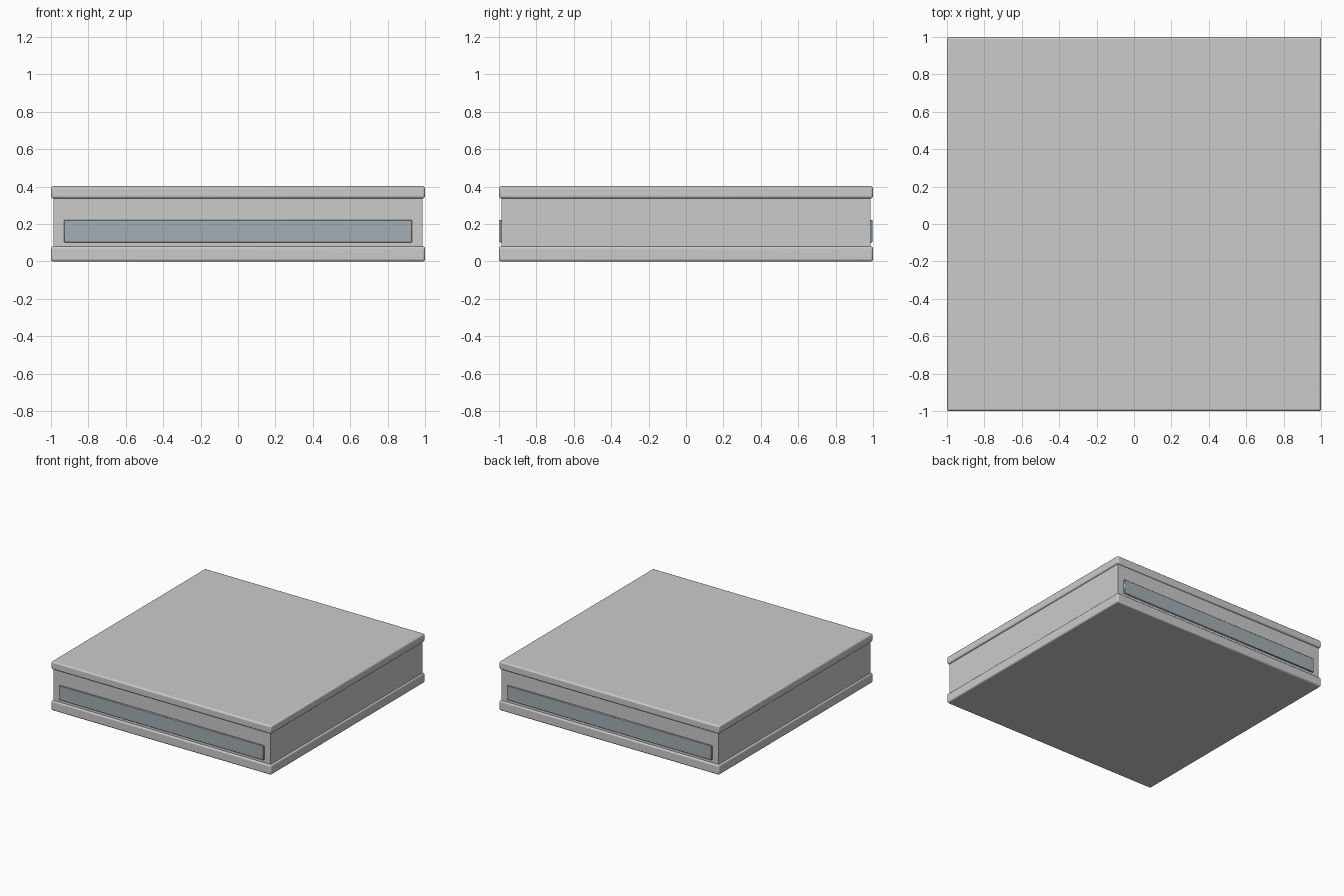
import bpy

if "Cube" in bpy.data.objects:
    bpy.data.objects.remove(bpy.data.objects["Cube"])


def box(name, x, y, z, bevel=0.0, segments=3):
    """Box spanning the given (min, max) ranges, with optional rounded edges."""
    bpy.ops.mesh.primitive_cube_add(
        size=1, location=[(r[0] + r[1]) / 2 for r in (x, y, z)])
    ob = bpy.context.object
    ob.name = name
    ob.scale = [r[1] - r[0] for r in (x, y, z)]
    bpy.ops.object.transform_apply(location=False, rotation=False, scale=True)
    if bevel:
        mod = ob.modifiers.new("rounded_edges", 'BEVEL')
        mod.width = bevel
        mod.segments = segments
        bpy.ops.object.shade_smooth_by_angle()
    return ob


glass = bpy.data.materials.new("window_glass")
glass.diffuse_color = (0.37, 0.43, 0.46, 1)
glass.use_nodes = True
glass.node_tree.nodes["Principled BSDF"].inputs["Base Color"].default_value = glass.diffuse_color

# Floor and roof slabs, slightly wider than the wall block
full = (-1, 1)
box("floor_slab", full, full, (0, 0.08), 0.012)
box("roof_slab", full, full, (0.337, 0.402), 0.012)

# Wall block between the slabs
wall = (-0.987, 0.987)
box("wall_block", wall, wall, (0.075, 0.342))

# Long window strips on the front and back walls
for name, side in (("front_window", -1), ("back_window", 1)):
    y = sorted((side * 0.98, side * 0.997))
    strip = box(name, (-0.93, 0.93), y, (0.102, 0.222), 0.003, 1)
    strip.data.materials.append(glass)
